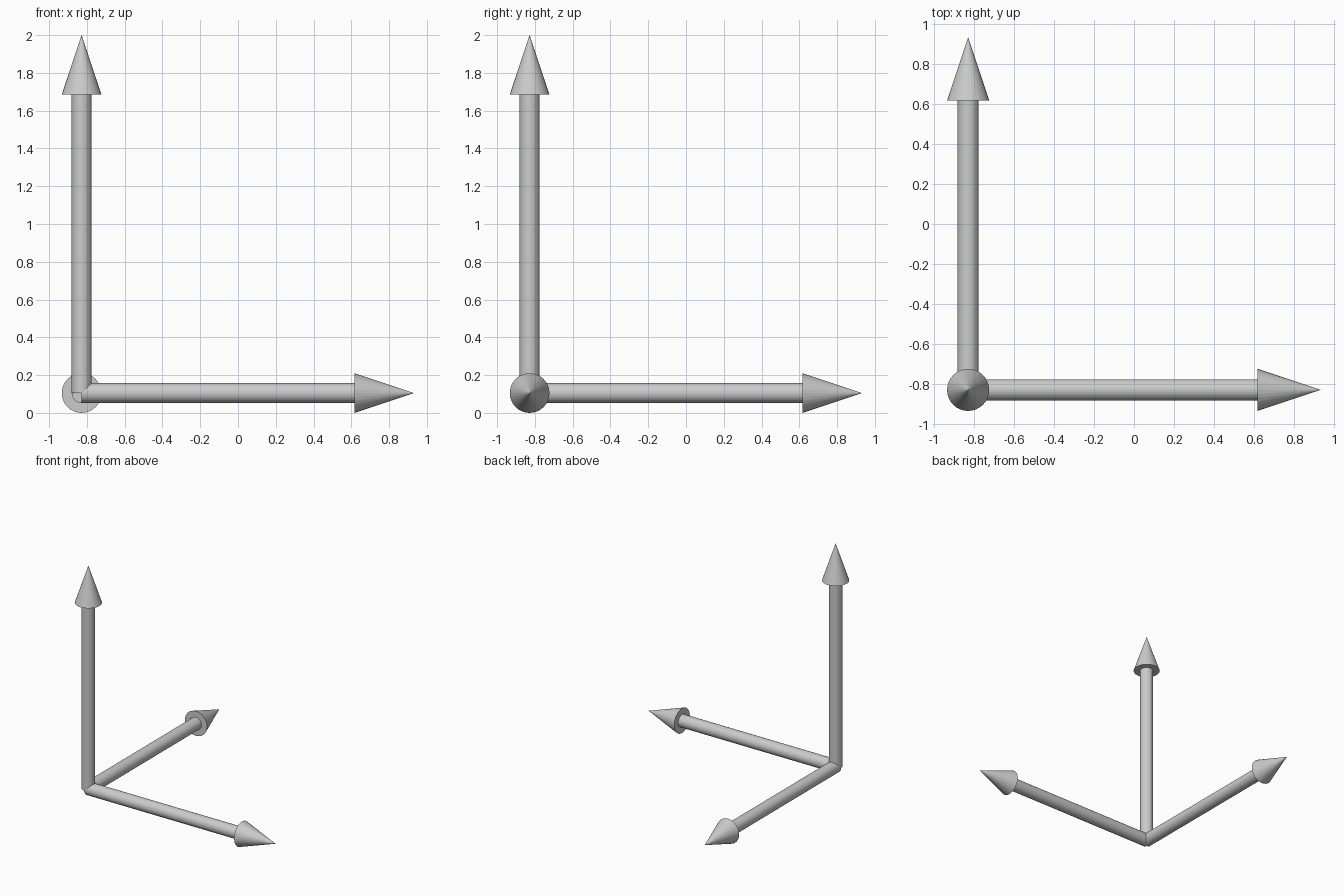
import bpy
from mathutils import Vector

if "Cube" in bpy.data.objects:
    bpy.data.objects.remove(bpy.data.objects["Cube"])

ORIGIN = Vector((-0.828, -0.828, 0.105))
SHAFT_R, HEAD_R, HEAD_LEN, SIDES = 0.0525, 0.105, 0.315, 32


def arrow(name, direction, length):
    """Shaft starting at the shared corner, capped by a cone head."""
    d = Vector(direction)
    rot = d.to_track_quat('Z', 'Y').to_euler()
    shaft_len = length - HEAD_LEN

    # Round shaft
    bpy.ops.mesh.primitive_cylinder_add(
        vertices=SIDES, radius=SHAFT_R, depth=shaft_len,
        location=ORIGIN + d * shaft_len / 2, rotation=rot)
    bpy.context.object.name = name + "_shaft"

    # Pointed head
    bpy.ops.mesh.primitive_cone_add(
        vertices=SIDES, radius1=HEAD_R, radius2=0, depth=HEAD_LEN,
        location=ORIGIN + d * (shaft_len + HEAD_LEN / 2), rotation=rot)
    bpy.context.object.name = name + "_head"


# Two shorter horizontal arrows and the taller upright one
arrow("right_arrow", (1, 0, 0), 1.76)
arrow("back_arrow", (0, 1, 0), 1.76)
arrow("up_arrow", (0, 0, 1), 1.895)
